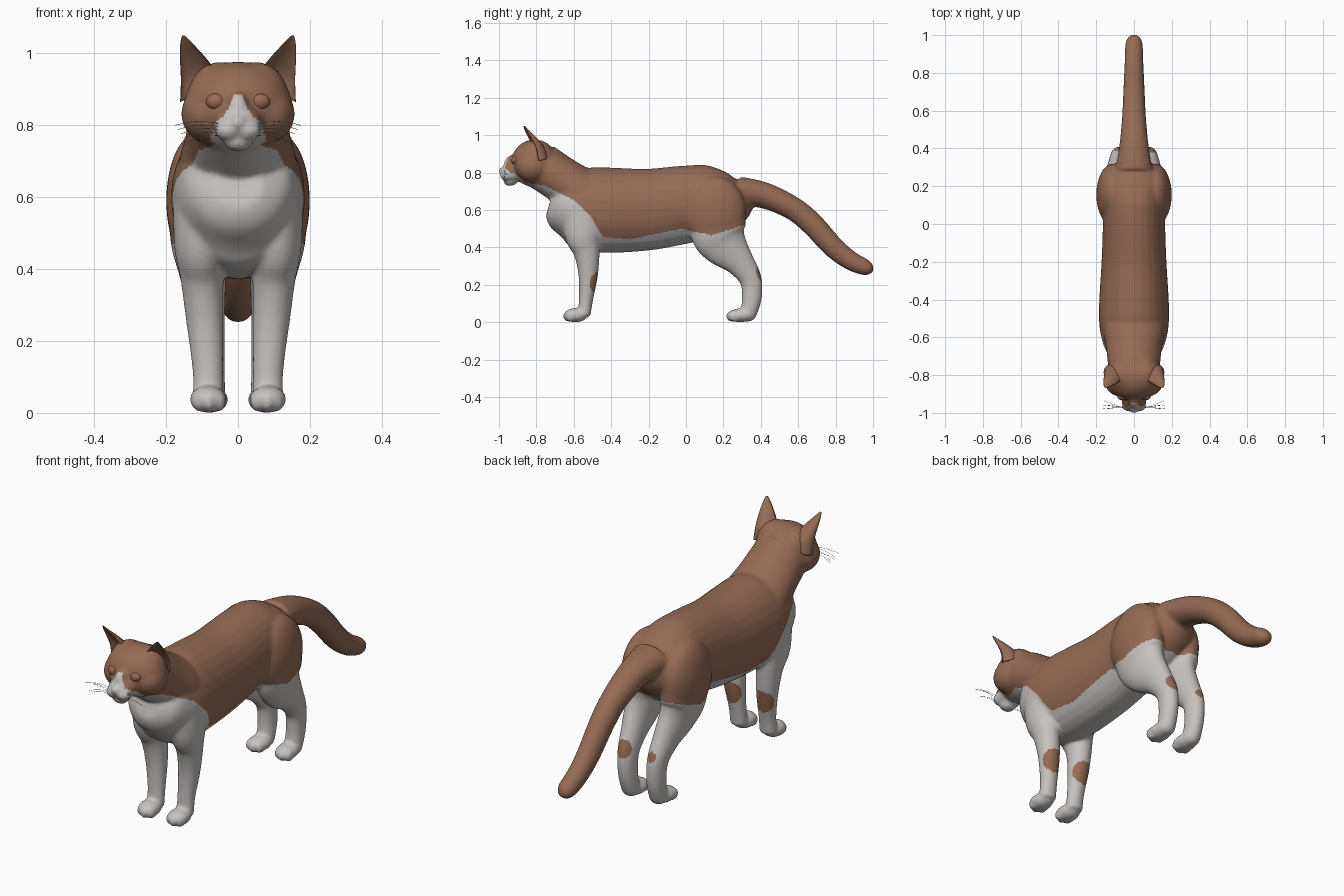
import bpy, bmesh, math
from mathutils import Vector, Matrix

if "Cube" in bpy.data.objects:
    bpy.data.objects.remove(bpy.data.objects["Cube"], do_unlink=True)


def material(name, rgb):
    m = bpy.data.materials.new(name)
    m.use_nodes = True
    m.diffuse_color = (*rgb, 1)
    m.node_tree.nodes["Principled BSDF"].inputs["Base Color"].default_value = (*rgb, 1)
    return m


BROWN = material("brown fur", (0.30, 0.148, 0.09))
WHITE = material("white fur", (0.57, 0.54, 0.525))


def smooth_path(points, steps=6):
    """Catmull-Rom spline through tuples of any length."""
    pts = [Vector(p) for p in points]
    pts = [pts[0]] + pts + [pts[-1]]
    out = []
    for a, b, c, d in zip(pts, pts[1:], pts[2:], pts[3:]):
        for i in range(steps):
            t = i / steps
            out.append(b + (c - a) * t / 2 + (a * 2 - b * 5 + c * 4 - d) * t * t / 2
                       + (b * 3 - a - c * 3 + d) * t ** 3 / 2)
    return out + [pts[-1]]


def skin(bm, rings):
    """Bridge rings of points and close both ends."""
    loops = [[bm.verts.new(p) for p in r] for r in rings]
    n = len(loops[0])
    for a, b in zip(loops, loops[1:]):
        for i in range(n):
            j = (i + 1) % n
            bm.faces.new((a[i], a[j], b[j], b[i]))
    bm.faces.new(loops[0])
    bm.faces.new(loops[-1])


def limb(bm, side, points, n=28):
    """Elliptical tube; each point is x, y, z, half width, half depth."""
    path = smooth_path(points)
    rings = []
    for i, p in enumerate(path):
        t = path[min(i + 1, len(path) - 1)] - path[max(i - 1, 0)]
        across = Vector((0, -t[2], t[1])).normalized()
        rings.append([Vector((side * p[0], p[1], p[2]))
                      + Vector((p[3] * math.cos(a), 0, 0)) + across * p[4] * math.sin(a)
                      for a in (math.tau * k / n for k in range(n))])
    skin(bm, rings)


def ball(bm, centre, radii):
    m = Matrix.Translation(centre) @ Matrix.Diagonal((*radii, 1))
    bmesh.ops.create_uvsphere(bm, u_segments=28, v_segments=18, radius=1, matrix=m)


def finish(bm, name, mat):
    bmesh.ops.recalc_face_normals(bm, faces=bm.faces)
    me = bpy.data.meshes.new(name)
    bm.to_mesh(me)
    bm.free()
    me.materials.append(mat)
    me.shade_smooth()
    ob = bpy.data.objects.new(name, me)
    bpy.context.collection.objects.link(ob)
    return ob


bm = bmesh.new()

# Torso from rump to chest
limb(bm, 1, [(0, .345, .70, .05, .05), (0, .27, .665, .14, .135), (0, .15, .64, .165, .198),
             (0, 0, .63, .165, .208), (0, -.2, .603, .172, .218), (0, -.4, .599, .184, .228),
             (0, -.52, .605, .185, .225), (0, -.62, .62, .168, .195),
             (0, -.69, .625, .135, .135), (0, -.73, .635, .07, .065)])
# Neck
limb(bm, 1, [(0, -.48, .64, .16, .13), (0, -.56, .69, .165, .135),
             (0, -.655, .755, .148, .125), (0, -.775, .835, .135, .125)])
# Tail
limb(bm, 1, [(0, .28, .70, .10, .08), (0, .42, .678, .077, .07), (0, .57, .61, .063, .063),
             (0, .675, .525, .058, .062), (0, .785, .405, .053, .058),
             (0, .875, .333, .049, .052), (0, .95, .297, .046, .045),
             (0, .985, .286, .034, .032), (0, 1.003, .282, .01, .01)])
# Skull, muzzle, nose bridge, nose and chin
ball(bm, (0, -.81, .85), (.152, .126, .127))
ball(bm, (0, -.925, .805), (.068, .062, .058))
ball(bm, (0, -.925, .84), (.034, .05, .055))
ball(bm, (0, -.98, .808), (.022, .024, .02))
ball(bm, (0, -.94, .752), (.04, .036, .024))

for s in (1, -1):
    # Brow, cheek and whisker pad
    ball(bm, (s * .052, -.80, .872), (.09, .10, .104))
    ball(bm, (s * .085, -.82, .832), (.073, .09, .08))
    ball(bm, (s * .027, -.956, .786), (.038, .038, .03))
    # Foreleg
    limb(bm, s, [(.1, -.54, .64, .08, .13), (.105, -.55, .47, .073, .10), (.1, -.53, .37, .06, .07),
                 (.092, -.523, .25, .052, .052), (.084, -.535, .12, .043, .038),
                 (.083, -.545, .035, .044, .035)])
    ball(bm, (s * .083, -.59, .038), (.052, .064, .038))
    # Haunch and hind leg
    ball(bm, (s * .112, .155, .59), (.088, .165, .19))
    limb(bm, s, [(.11, .16, .6, .08, .155), (.108, .175, .48, .08, .15), (.1, .21, .41, .068, .125),
                 (.09, .288, .32, .055, .08), (.083, .345, .23, .046, .06),
                 (.08, .352, .13, .043, .053), (.078, .335, .05, .043, .045)])
    ball(bm, (s * .078, .29, .037), (.051, .07, .037))
    ball(bm, (s * .078, .33, .045), (.045, .047, .042))
    # Toes on both paws
    for x in (-.028, 0, .028):
        for heel in (-.615, .257):
            ball(bm, (s * .081 + x, heel - .014 + abs(x) * .5, .032), (.019, .03, .03))

# Fuse all parts into one smooth skin
body = finish(bm, "body", BROWN)
remesh = body.modifiers.new("fuse", 'REMESH')
remesh.mode = 'VOXEL'
remesh.voxel_size = .0075
relax = body.modifiers.new("relax", 'SMOOTH')
relax.factor = .5
relax.iterations = 12
fused = bpy.data.meshes.new_from_object(body.evaluated_get(bpy.context.evaluated_depsgraph_get()))
body.modifiers.clear()
body.data = fused
fused.materials.clear()
fused.materials.append(BROWN)
fused.materials.append(WHITE)
fused.shade_smooth()

# Height of the white fur along the body, and half width of the face blaze by height
BELLY = [(-1.1, .75), (-.9, .752), (-.755, .73), (-.595, .65), (-.515, .575), (-.445, .455),
         (-.3, .445), (-.02, .5), (.135, .465), (.31, .52), (.42, .53), (.44, -1), (1.1, -1)]
BLAZE = [(.6, .085), (.775, .075), (.81, .06), (.825, .04), (.85, .025), (.885, .012), (.89, -1), (1.2, -1)]
# Brown spots on the backs of the legs: centre and radius
SPOTS = [((.092, -.475, .215), .06), ((-.092, -.475, .215), .06),
         ((.08, .40, .265), .046), ((-.08, .40, .265), .026)]


def lookup(table, v):
    for (a, fa), (b, fb) in zip(table, table[1:]):
        if a <= v <= b:
            return fa + (fb - fa) * (v - a) / (b - a)
    return -1


def is_white(c):
    if any((c - Vector(p)).length < r for p, r in SPOTS):
        return False
    blaze = c.y < -.86 and abs(c.x) < lookup(BLAZE, c.z)
    return blaze or c.z < lookup(BELLY, c.y)


for f in fused.polygons:
    f.material_index = int(is_white(f.center))

for s, label in ((1, "left"), (-1, "right")):
    # Eye
    bm = bmesh.new()
    ball(bm, (s * .061, -.912, .866), (.028, .021, .023))
    finish(bm, label + "_eye", BROWN)

    # Ear: crescent sections, hollow towards the front
    bm = bmesh.new()
    rings = []
    for x, y, z, w, d in smooth_path([(.105, -.785, .89, .056, .06), (.112, -.795, .94, .047, .055),
                                      (.127, -.815, .985, .034, .038), (.143, -.837, 1.025, .018, .018),
                                      (.152, -.848, 1.05, .004, .004)]):
        ring = []
        for k in range(24):
            a = math.tau * k / 24
            bulge = math.sin(a) if a <= math.pi else -.5 * math.sin(a)
            px = w * math.cos(a)
            ring.append((s * (x + px), y - .02 + d * bulge + px * .3, z - px * .45 * (1.06 - z) / .17))
        rings.append(ring)
    skin(bm, rings)
    finish(bm, label + "_ear", BROWN)

    # Whiskers
    cu = bpy.data.curves.new(label + "_whiskers", 'CURVE')
    cu.dimensions = '3D'
    cu.bevel_depth = .0008
    cu.bevel_resolution = 0
    for i in range(5):
        sp = cu.splines.new('POLY')
        sp.points.add(6)
        for k, p in enumerate(sp.points):
            t = k / 6
            p.co = (s * (.04 + (.135 - .008 * i) * t), -.965 - .008 * (i % 3) + .03 * t * (i % 3 - .5),
                    .80 - .008 * i + .022 * t * (1 - t) * 2 - .004 * i * t, 1)
    cu.materials.append(WHITE)
    bpy.context.collection.objects.link(bpy.data.objects.new(label + "_whiskers", cu))
